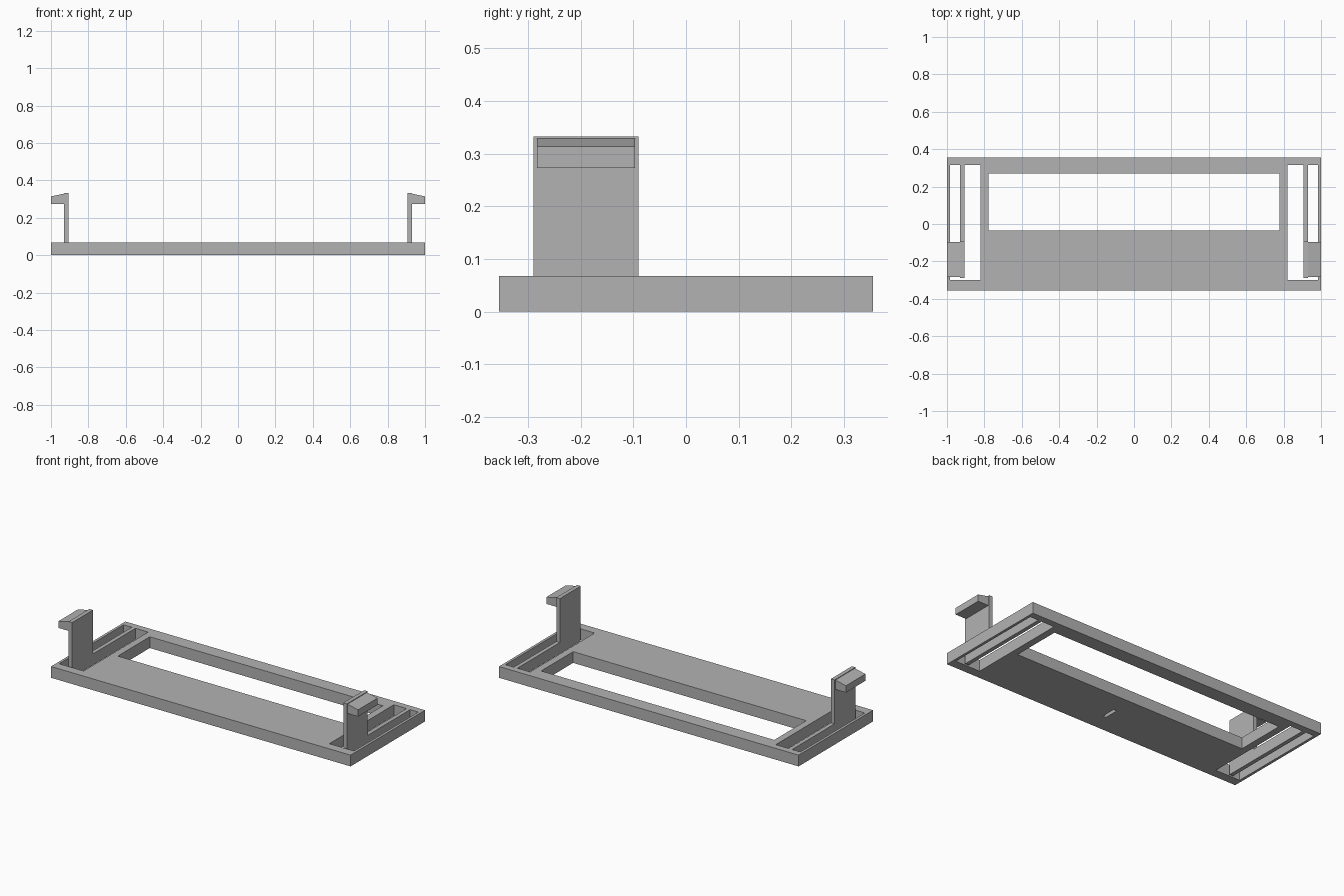
import bpy, bmesh

if "Cube" in bpy.data.objects:
    bpy.data.objects.remove(bpy.data.objects["Cube"])

grey = bpy.data.materials.new("plain grey")
grey.diffuse_color = (0.45, 0.45, 0.45, 1)
grey.use_nodes = True
grey.node_tree.nodes["Principled BSDF"].inputs["Base Color"].default_value = grey.diffuse_color


def prism(name, profile, lo, hi, to_xyz):
    """Extrude a 2D profile from lo to hi; to_xyz maps (u, v, w) to a position."""
    bm = bmesh.new()
    face = bm.faces.new([bm.verts.new(to_xyz(u, v, lo)) for u, v in profile])
    ext = bmesh.ops.extrude_face_region(bm, geom=[face])
    shift = to_xyz(0, 0, hi - lo)
    verts = [g for g in ext["geom"] if isinstance(g, bmesh.types.BMVert)]
    bmesh.ops.translate(bm, verts=verts, vec=shift)
    bmesh.ops.recalc_face_normals(bm, faces=bm.faces)
    mesh = bpy.data.meshes.new(name)
    bm.to_mesh(mesh)
    bm.free()
    mesh.materials.append(grey)
    ob = bpy.data.objects.new(name, mesh)
    bpy.context.collection.objects.link(ob)
    return ob


def along_z(u, v, w):
    return (u, v, w)


def along_y(u, v, w):
    return (u, w, v)


def rect(u0, u1, v0, v1):
    return [(u0, v0), (u1, v0), (u1, v1), (u0, v1)]


TOP = 0.068
BACK, FRONT = 0.315, -0.30          # ends of the side slots
IN, OUT = 0.905, 0.929              # faces of the spring arm
FOOT = -0.289                       # free end of the spring arm

# Base plate
plate = prism("base_plate", rect(-1, 1, -0.355, 0.355), 0, TOP, along_z)

# Cutters: large window, blind slot underneath, U-shaped slot around each arm
cutters = [
    prism("window_cutter", rect(-0.778, 0.778, -0.035, 0.27), -0.1, 0.2, along_z),
    prism("blind_slot_cutter", rect(-0.01, 0.01, -0.25, -0.155), -0.1, 0.03, along_z),
]
for s in (-1, 1):
    u_shape = [(0.82, FRONT), (0.984, FRONT), (0.984, BACK), (OUT, BACK),
               (OUT, FOOT), (IN, FOOT), (IN, BACK), (0.82, BACK)]
    cutters.append(prism("arm_slot_cutter", [(s * x, y) for x, y in u_shape],
                         -0.1, 0.2, along_z))

bpy.context.view_layer.objects.active = plate
for c in cutters:
    mod = plate.modifiers.new("cut", "BOOLEAN")
    mod.operation = "DIFFERENCE"
    mod.solver = "EXACT"
    mod.object = c
    bpy.ops.object.modifier_apply(modifier=mod.name)
for c in cutters:
    bpy.data.objects.remove(c, do_unlink=True)

# Upright clips with outward hooks, one on each arm
for s, side in ((-1, "left"), (1, "right")):
    post = rect(IN, OUT, TOP, 0.333)
    prism(side + "_clip_post", [(s * x, z) for x, z in post], FOOT, -0.09, along_y)
    hook = [(OUT, 0.273), (1, 0.273), (1, 0.314), (OUT, 0.329)]
    prism(side + "_clip_hook", [(s * x, z) for x, z in hook], -0.283, -0.097, along_y)
